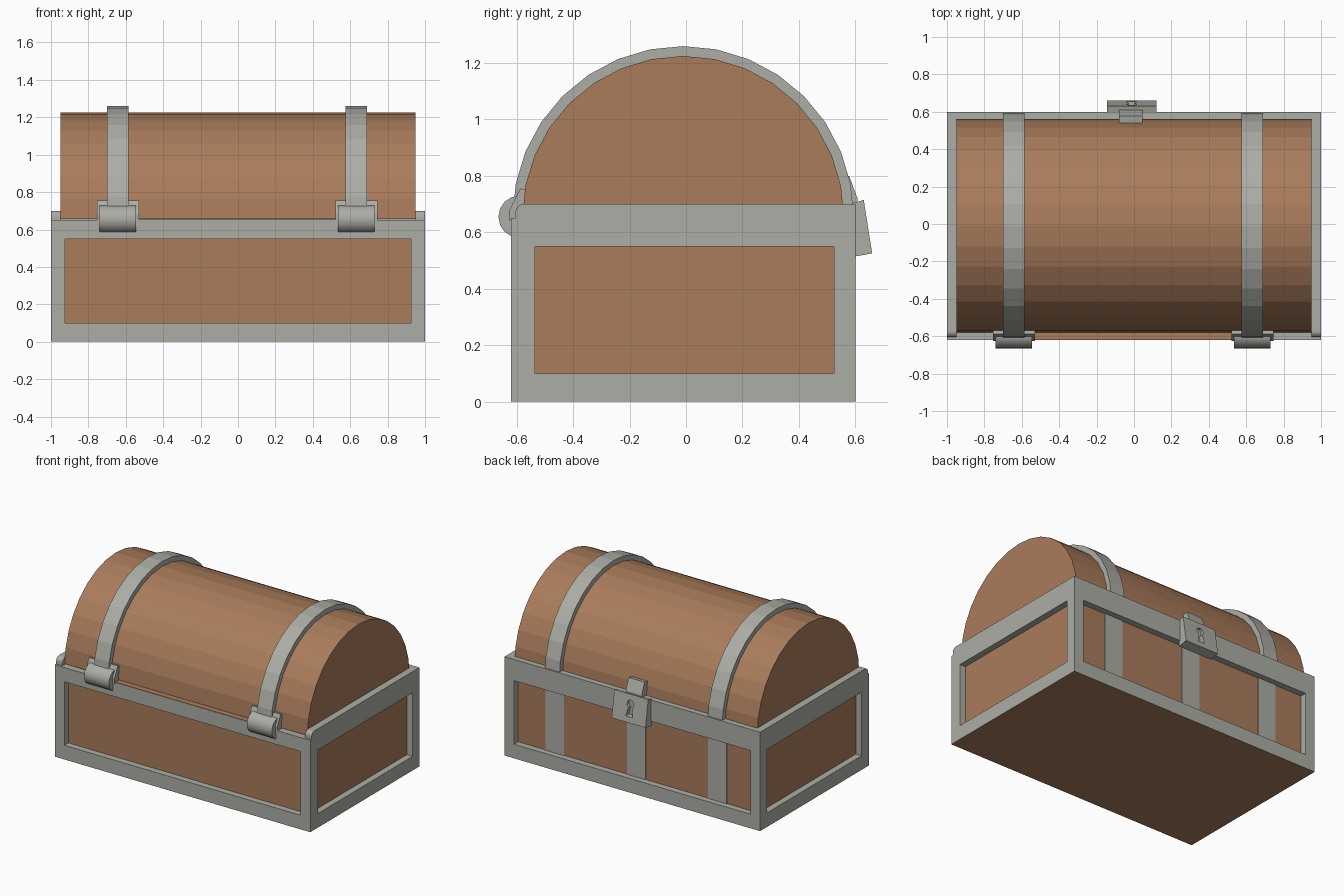
import bpy, bmesh, math
from mathutils import Vector

if "Cube" in bpy.data.objects:
    bpy.data.objects.remove(bpy.data.objects["Cube"])


def material(name, rgb):
    m = bpy.data.materials.new(name)
    m.diffuse_color = (*rgb, 1)
    m.use_nodes = True
    m.node_tree.nodes["Principled BSDF"].inputs["Base Color"].default_value = m.diffuse_color
    return m


WOOD = material("brown wood", (0.40, 0.20, 0.105))
IRON = material("grey iron", (0.42, 0.42, 0.385))


def finish(name, bm, *mats):
    bmesh.ops.recalc_face_normals(bm, faces=bm.faces[:])
    me = bpy.data.meshes.new(name)
    bm.to_mesh(me)
    bm.free()
    for m in mats:
        me.materials.append(m)
    ob = bpy.data.objects.new(name, me)
    bpy.context.collection.objects.link(ob)
    return ob


def prism(name, pts, lo, hi, mat, axis="x"):
    """Extrude a closed profile along x (points y,z) or y (points x,z)."""
    bm = bmesh.new()
    place = (lambda t, a, b: (t, a, b)) if axis == "x" else (lambda t, a, b: (a, t, b))
    f = bm.faces.new([bm.verts.new(place(lo, a, b)) for a, b in pts])
    r = bmesh.ops.extrude_face_region(bm, geom=[f])
    vs = [v for v in r["geom"] if isinstance(v, bmesh.types.BMVert)]
    bmesh.ops.translate(bm, verts=vs, vec=place(hi - lo, 0, 0) if axis == "x" else (0, hi - lo, 0))
    return finish(name, bm, mat)


def box(name, x0, x1, y0, y1, z0, z1, mat):
    return prism(name, [(y0, z0), (y1, z0), (y1, z1), (y0, z1)], x0, x1, mat)


def arc(cy, cz, r, a0, a1, n):
    return [(cy + r * math.cos(math.radians(a0 + (a1 - a0) * i / n)),
             cz + r * math.sin(math.radians(a0 + (a1 - a0) * i / n))) for i in range(n + 1)]


def smooth(ob):
    bpy.ops.object.select_all(action="DESELECT")
    ob.select_set(True)
    bpy.context.view_layer.objects.active = ob
    bpy.ops.object.shade_smooth_by_angle(angle=math.radians(40))


# chest body: iron frame with recessed wooden panels and a wooden bottom
bm = bmesh.new()
bmesh.ops.create_cube(bm, size=1)
for v in bm.verts:
    v.co = Vector((v.co.x * 2, v.co.y * 1.22 - 0.01, (v.co.z + 0.5) * 0.65))
bm.normal_update()
for f in bm.faces:
    f.material_index = 0 if f.normal.z < -0.5 else 1
for f in [f for f in bm.faces if abs(f.normal.z) < 0.5]:
    n = f.normal.copy()
    bmesh.ops.inset_individual(bm, faces=[f], thickness=0.08)
    for v in f.verts:
        v.co.z = 0.10 if v.co.z < 0.3 else 0.55
        if abs(n.y) > 0.5:
            v.co.x = math.copysign(0.925, v.co.x)
        else:
            v.co.y = math.copysign(0.53, v.co.y) - 0.005
    panel = bmesh.ops.extrude_discrete_faces(bm, faces=[f])["faces"][0]
    bmesh.ops.translate(bm, verts=panel.verts[:], vec=-n * 0.045)
    panel.material_index = 0
finish("chest_body", bm, WOOD, IRON)

# raised rim on the sides (rounded at the front) and the back
for name, s in (("left_rim", -1), ("right_rim", 1)):
    pts = [(0.60, 0.65), (0.60, 0.70)] + arc(-0.575, 0.67, 0.03, 90, 180, 4) + [(-0.605, 0.65)]
    prism(name, pts, min(s * 0.95, s), max(s * 0.95, s), IRON)
box("back_rim", -0.95, 0.95, 0.56, 0.60, 0.65, 0.70, IRON)
# wooden sill between the hinges
box("front_sill", -0.53, 0.52, -0.619, -0.57, 0.648, 0.653, WOOD)

# vertical bands on the back panel
for i, (a, b) in enumerate(((-0.71, -0.565), (-0.075, 0.07), (0.565, 0.71))):
    box(f"back_band_{i}", a, b, 0.552, 0.559, 0.10, 0.55, IRON)

# barrel lid
prism("lid", arc(-0.01, 0.655, 0.57, 0, 180, 16), -0.95, 0.95, WOOD)

# lid straps with hinges on the front
for side, cx in (("left", -0.6425), ("right", 0.6325)):
    strap = arc(-0.01, 0.655, 0.605, 0, 180, 16) + arc(-0.01, 0.655, 0.56, 180, 0, 16)
    prism(f"{side}_strap", strap, cx - 0.057, cx + 0.057, IRON)
    smooth(prism(f"{side}_hinge_barrel", arc(-0.59, 0.655, 0.075, 0, 337.5, 15),
                 cx - 0.0975, cx + 0.0975, IRON))
    leaf = [(-0.625, 0.64), (-0.625, 0.68), (-0.588, 0.755), (-0.56, 0.75), (-0.55, 0.64)]
    prism(f"{side}_hinge_leaf", leaf, cx - 0.1125, cx + 0.1125, IRON)

# lock case with a keyhole, and the hasp above it
lock = prism("lock_case", [(0.59, 0.703), (0.63, 0.715), (0.66, 0.525), (0.59, 0.513)],
             -0.145, 0.12, IRON)
hole = arc(-0.013, 0.65, 0.027, -60, 240, 10) + [(-0.04, 0.565), (0.014, 0.565)]
cutter = prism("keyhole_cutter", hole, 0.617, 0.70, IRON, "y")
mod = lock.modifiers.new("keyhole", "BOOLEAN")
mod.operation, mod.object, mod.solver = "DIFFERENCE", cutter, "EXACT"
bpy.context.view_layer.objects.active = lock
bpy.ops.object.modifier_apply(modifier=mod.name)
bpy.data.objects.remove(cutter)
prism("hasp", [(0.55, 0.66), (0.612, 0.66), (0.608, 0.72), (0.578, 0.80), (0.53, 0.79)],
      -0.08, 0.045, IRON)
